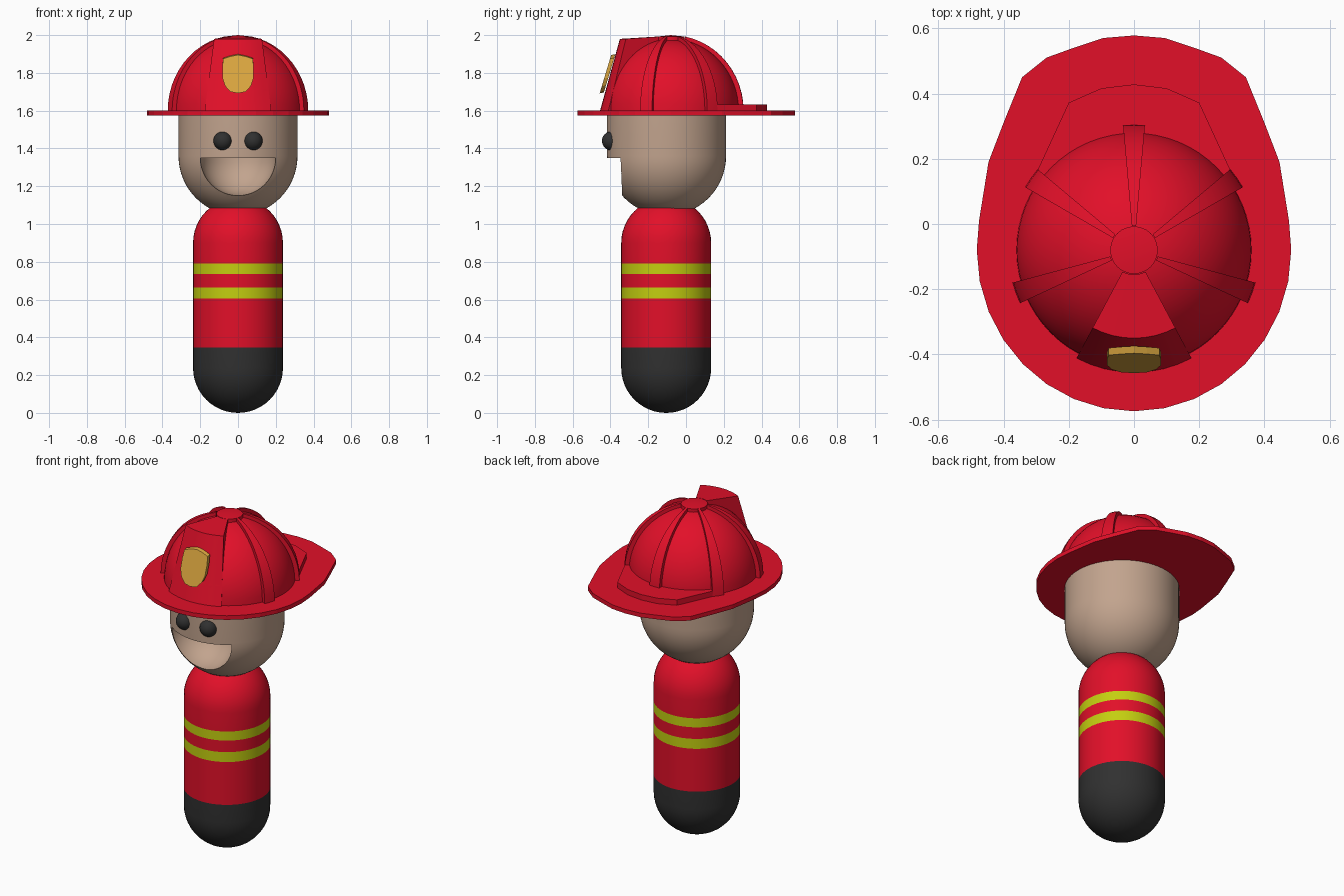
import bpy, bmesh
from math import sin, cos, pi, radians, sqrt

if "Cube" in bpy.data.objects:
    bpy.data.objects.remove(bpy.data.objects["Cube"])


def material(name, rgb):
    m = bpy.data.materials.new(name)
    m.diffuse_color = (*rgb, 1)
    m.use_nodes = True
    m.node_tree.nodes["Principled BSDF"].inputs["Base Color"].default_value = m.diffuse_color
    return m


RED = material("red", (0.76, 0.005, 0.022))
SKIN = material("skin", (0.54, 0.37, 0.27))
BLACK = material("black", (0.03, 0.03, 0.03))
LIME = material("lime", (0.55, 0.62, 0.005))
GOLD = material("gold", (0.70, 0.38, 0.05))


def finish(name, bm, mat, smooth=True):
    bmesh.ops.remove_doubles(bm, verts=bm.verts, dist=1e-5)
    bmesh.ops.recalc_face_normals(bm, faces=bm.faces)
    me = bpy.data.meshes.new(name)
    bm.to_mesh(me)
    bm.free()
    me.materials.append(mat)
    ob = bpy.data.objects.new(name, me)
    bpy.context.collection.objects.link(ob)
    if smooth:
        smooth_by_angle(ob)
    return ob


def smooth_by_angle(ob):
    bpy.ops.object.select_all(action='DESELECT')
    ob.select_set(True)
    bpy.context.view_layer.objects.active = ob
    bpy.ops.object.shade_smooth_by_angle(angle=radians(32))


def lathe(name, profile, mat, y, start=0, sweep=360, steps=48, smooth=True):
    """Turn an (r, z) profile about a vertical axis; partial sweeps make closed, capped wedges."""
    full = sweep == 360
    bm = bmesh.new()
    rings = []
    for i in range(steps if full else steps + 1):
        a = radians(start + sweep * i / steps)
        rings.append([bm.verts.new((r * cos(a), y + r * sin(a), z)) for r, z in profile])
    n = len(profile)
    for i in range(steps):
        p, q = rings[i], rings[(i + 1) % len(rings)]
        for j in range(n - 1 if full else n):
            k = (j + 1) % n
            bm.faces.new((p[j], q[j], q[k], p[k]))
    if not full:
        bm.faces.new(rings[0])
        bm.faces.new(rings[-1])
    return finish(name, bm, mat, smooth)


def slab(name, outline, z0, z1, mat):
    """Extrude a flat (x, y) outline between two heights."""
    bm = bmesh.new()
    f = bm.faces.new([bm.verts.new((x, y, z0)) for x, y in outline])
    ext = bmesh.ops.extrude_face_region(bm, geom=[f])['geom']
    for v in ext:
        if isinstance(v, bmesh.types.BMVert):
            v.co.z = z1
    return finish(name, bm, mat, smooth=False)


def arc(r, h, zc, a0, a1, n):
    return [(max(0, r * cos(radians(a0 + (a1 - a0) * i / n))),
             zc + h * sin(radians(a0 + (a1 - a0) * i / n))) for i in range(n + 1)]


def mirrored(half):
    """Complete a half outline whose first and last points lie on x = 0."""
    return half + [(-x, y) for x, y in reversed(half[1:-1])]


BY, HY = -0.105, -0.08   # axes of body and helmet

# Body: capsule split into coloured bands
R = 0.238
lathe("trousers", arc(R, R, R, -90, 0, 12) + [(R, 0.345)], BLACK, BY)
for name, z0, z1, mat in (("coat_lower", 0.345, 0.605, RED), ("stripe_lower", 0.605, 0.665, LIME),
                          ("coat_middle", 0.665, 0.735, RED), ("stripe_upper", 0.735, 0.79, LIME)):
    lathe(name, [(R, z0), (R, z1)], mat, BY)
lathe("coat_upper", [(R, 0.79)] + arc(R, R, 0.90, 0, 90, 12), RED, BY)

# Head with a scooped half-bowl mouth
head = lathe("head", arc(0.315, 0.315, 1.36, -90, 0, 16) + [(0.315, 1.59), (0, 1.59)],
             SKIN, -0.103, steps=64)
cutter = lathe("mouth_cutter", arc(0.2, 0.2, 1.35, -90, 0, 12) + [(0, 1.35)], SKIN, -0.35)
cutter.hide_render = True
mod = head.modifiers.new("mouth", 'BOOLEAN')
mod.operation, mod.solver, mod.object = 'DIFFERENCE', 'EXACT', cutter
bpy.context.view_layer.objects.active = head
bpy.ops.object.modifier_apply(modifier=mod.name)
bpy.data.objects.remove(cutter)
smooth_by_angle(head)

# Eyes
for side, x in (("left", -0.08), ("right", 0.08)):
    eye = lathe("eye_" + side, arc(0.05, 0.05, 1.44, -90, 90, 16), BLACK, -0.395, steps=24)
    eye.location.x = x

# Helmet brim: round at the front, stretched at the back
front = [(0.482 * cos(radians(a * 11.25)), HY - 0.494 * sin(radians(a * 11.25)))
         for a in range(8, -1, -1)]
front[0] = (0, front[0][1])
back = [(0.475, 0.01), (0.446, 0.19), (0.40, 0.31), (0.343, 0.45), (0.268, 0.51),
        (0.185, 0.54), (0.095, 0.57), (0, 0.578)]
slab("brim", mirrored(front + back), 1.575, 1.60, RED)

# Raised step on the rear of the brim
slab("brim_step", mirrored([(0, -0.1), (0.30, -0.1), (0.30, 0.155), (0.20, 0.372),
                            (0.10, 0.416), (0, 0.428)]), 1.595, 1.633, RED)

# Dome, crown hub and ribs
lathe("dome", arc(0.36, 0.38, 1.60, 0, 90, 16), RED, HY, steps=64)
lathe("crown_hub", [(0, 1.9), (0.073, 1.9), (0.073, 1.992), (0, 2.0)], RED, HY, steps=24)
top = 78.8
for i, a in enumerate((90, 35, 145, -20, 200)):
    rib = [(0.075, 1.6)] + arc(0.385, 0.40, 1.60, 0, top, 12)
    lathe(f"rib_{i + 1}", rib, RED, HY, a - 5, 10, 2)

# Tall front plate with its shield badge
lathe("front_plate", [(0.075, 1.6), (0.375, 1.6), (0.27, 1.98), (0.075, 1.992)],
      RED, HY, -118, 56, 8)
shield = mirrored([(0, 1.895), (0.04, 1.887), (0.078, 1.875), (0.083, 1.83), (0.082, 1.77),
                   (0.068, 1.73), (0.04, 1.70), (0, 1.692)])
bm = bmesh.new()
face = bm.faces.new([bm.verts.new((x, -0.457 + 0.3 * (z - 1.692), z)) for x, z in shield])
ext = bmesh.ops.extrude_face_region(bm, geom=[face])['geom']
bmesh.ops.translate(bm, vec=(0, 0.022, 0.004),
                    verts=[v for v in ext if isinstance(v, bmesh.types.BMVert)])
finish("badge", bm, GOLD, smooth=False)
